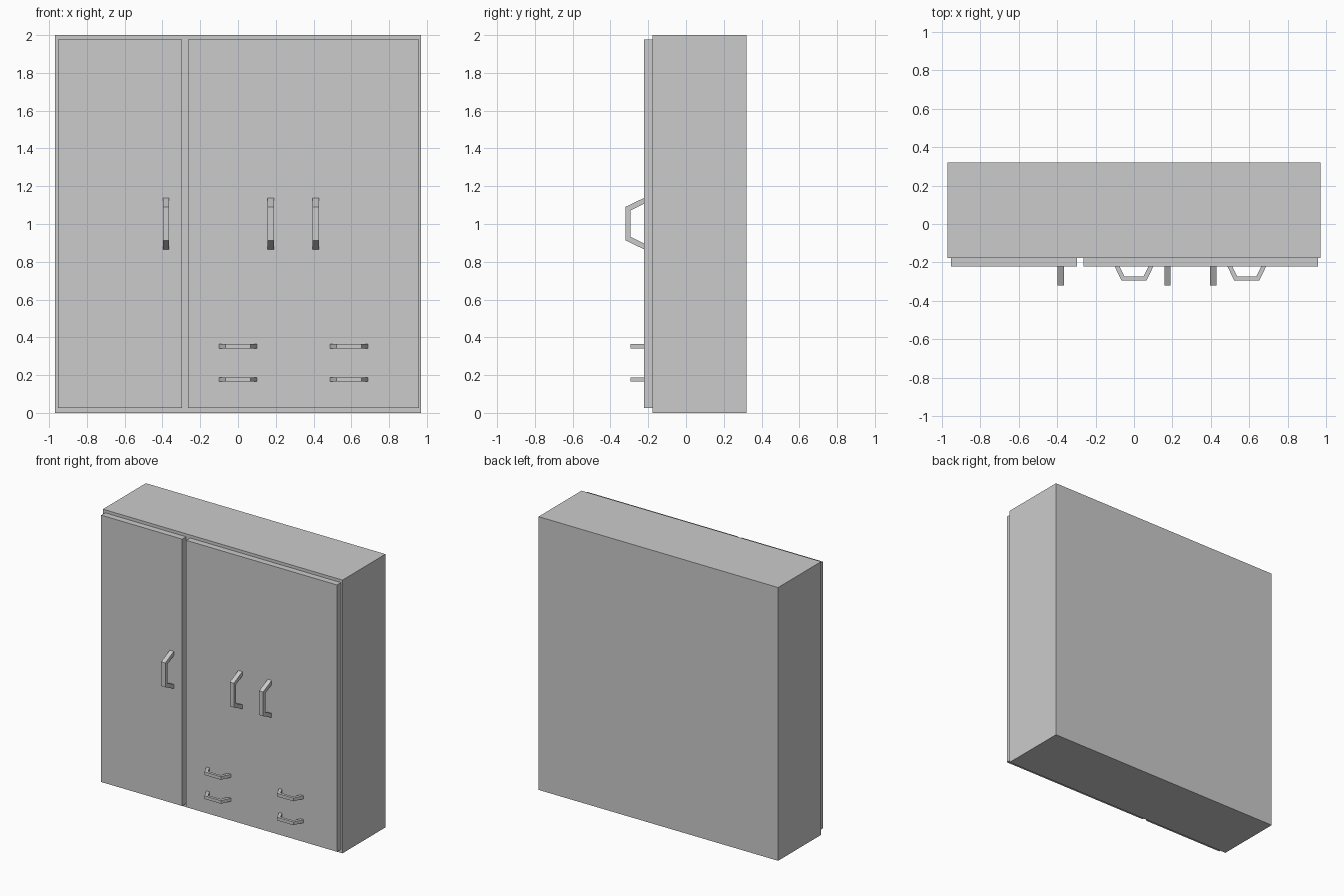
import bpy
import bmesh
from mathutils import Vector

cube = bpy.data.objects.get("Cube")
if cube:
    bpy.data.objects.remove(cube, do_unlink=True)

GREY = (0.6, 0.6, 0.6, 1.0)
grey = bpy.data.materials.new("plain grey")
grey.use_nodes = True
grey.diffuse_color = GREY
grey.node_tree.nodes["Principled BSDF"].inputs["Base Color"].default_value = GREY

DOOR_FRONT = -0.222
BODY_FRONT = -0.177


def finish(name, bm):
    bmesh.ops.recalc_face_normals(bm, faces=bm.faces)
    mesh = bpy.data.meshes.new(name)
    bm.to_mesh(mesh)
    bm.free()
    mesh.materials.append(grey)
    obj = bpy.data.objects.new(name, mesh)
    bpy.context.collection.objects.link(obj)
    return obj


def box(name, low, high):
    low, high = Vector(low), Vector(high)
    bm = bmesh.new()
    bmesh.ops.create_cube(bm, size=1)
    bmesh.ops.scale(bm, vec=high - low, verts=bm.verts)
    bmesh.ops.translate(bm, vec=(low + high) / 2, verts=bm.verts)
    return finish(name, bm)


def handle(name, centre, half_profile, width, vertical):
    """Bent bar: half profile of (along, y) mirrored about its middle, then extruded."""
    x, z = centre
    outer, inner = half_profile
    bm = bmesh.new()
    bars = []
    for side in (-width / 2, width / 2):
        rows = []
        for line in (outer, inner):
            full = line + [(-a, y) for a, y in reversed(line)]
            rows.append([bm.verts.new((x + side, y, z + a) if vertical
                                      else (x + a, y, z + side)) for a, y in full])
        bars.append(rows)
    (o1, i1), (o2, i2) = bars
    for k in range(3):
        for p, q in ((o1, i1), (o2, i2), (o1, o2), (i1, i2)):
            bm.faces.new((p[k], p[k + 1], q[k + 1], q[k]))
    for k in (0, 3):
        bm.faces.new((o1[k], i1[k], i2[k], o2[k]))
    return finish(name, bm)


# Cabinet carcass and the two front panels
box("cabinet_body", (-0.97, BODY_FRONT, 0), (0.97, 0.32, 2))
box("narrow_door", (-0.952, DOOR_FRONT, 0.025), (-0.296, BODY_FRONT, 1.978))
box("wide_front_panel", (-0.264, DOOR_FRONT, 0.025), (0.957, BODY_FRONT, 1.978))

# Upright door handles
door_profile = ([(0.136, DOOR_FRONT), (0.089, -0.32)],
                [(0.105, DOOR_FRONT), (0.07, -0.294)])
for label, x in (("right", -0.381), ("middle", 0.174), ("left", 0.412)):
    handle("door_handle_" + label, (x, 1.002), door_profile, 0.033, True)

# Level drawer handles, two columns by two rows
drawer_profile = ([(0.1, DOOR_FRONT), (0.066, -0.293)],
                  [(0.075, DOOR_FRONT), (0.05, -0.273)])
for column, x in (("middle", 0), ("left", 0.587)):
    for row, z in (("lower", 0.177), ("upper", 0.352)):
        handle(f"drawer_handle_{row}_{column}", (x, z), drawer_profile, 0.023, False)
